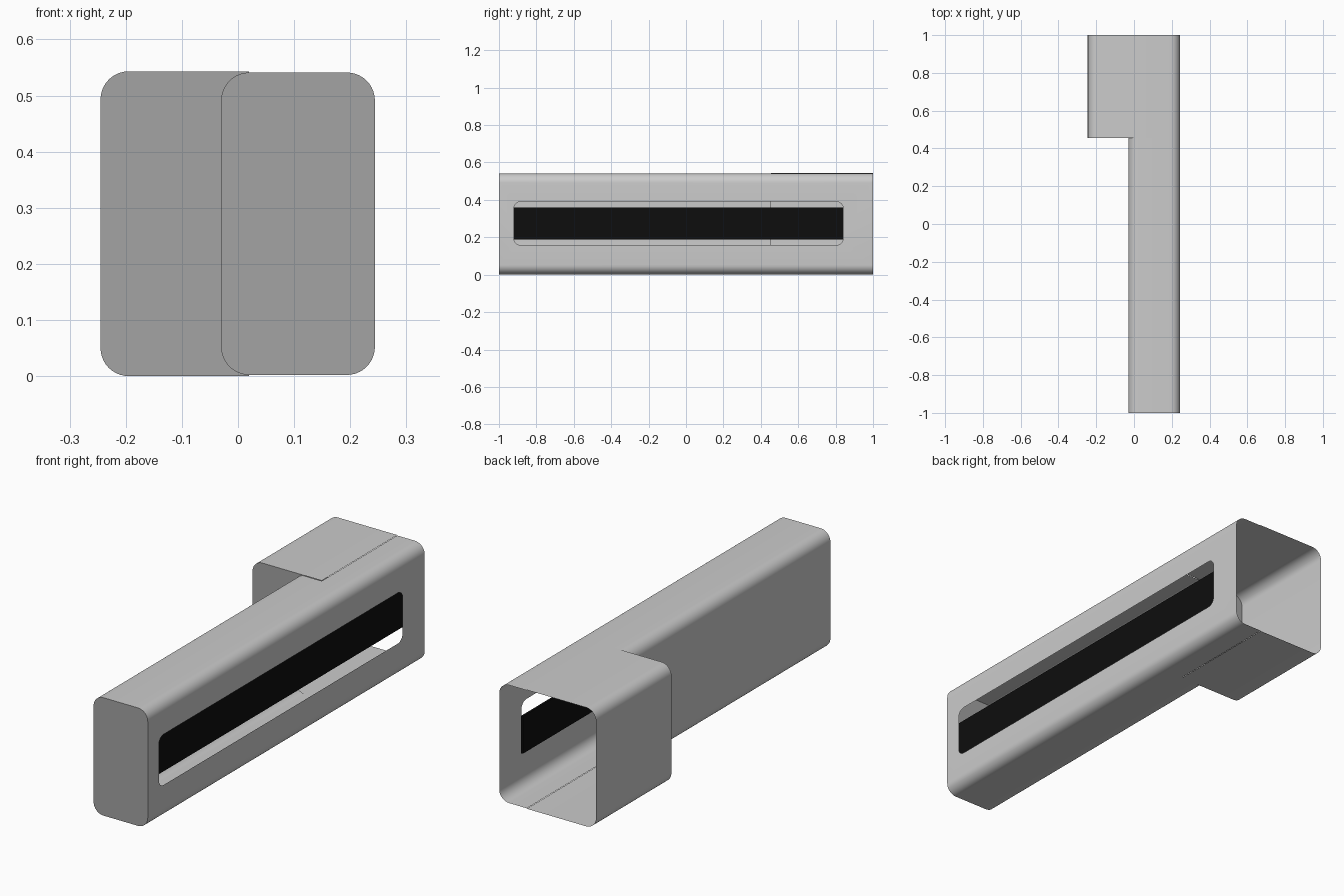
import bpy, bmesh, math

cube = bpy.data.objects.get("Cube")
if cube:
    bpy.data.objects.remove(cube, do_unlink=True)


def material(name, value):
    m = bpy.data.materials.new(name)
    m.use_nodes = True
    color = (value, value, value, 1)
    m.diffuse_color = color
    m.node_tree.nodes["Principled BSDF"].inputs["Base Color"].default_value = color
    return m


shell_grey = material("light grey", 0.6)
end_grey = material("mid grey", 0.37)
black = material("black", 0.004)


def finish(name, bm, mat):
    bmesh.ops.remove_doubles(bm, verts=bm.verts, dist=0.0001)
    bmesh.ops.recalc_face_normals(bm, faces=bm.faces)
    mesh = bpy.data.meshes.new(name)
    bm.to_mesh(mesh)
    bm.free()
    mesh.materials.append(mat)
    obj = bpy.data.objects.new(name, mesh)
    bpy.context.collection.objects.link(obj)
    bpy.ops.object.select_all(action="DESELECT")
    bpy.context.view_layer.objects.active = obj
    obj.select_set(True)
    bpy.ops.object.shade_smooth_by_angle(angle=math.radians(30))
    return obj


def arc(cx, cz, r, start, steps=10):
    """Quarter circle, counter-clockwise from the start angle in degrees."""
    angles = [math.radians(start + 90 * i / steps) for i in range(steps + 1)]
    return [(cx + r * math.cos(a), cz + r * math.sin(a)) for a in angles]


def strip(bm, profile, y0, y1):
    """Extrude an open x-z profile along y."""
    a = [bm.verts.new((x, y0, z)) for x, z in profile]
    b = [bm.verts.new((x, y1, z)) for x, z in profile]
    for i in range(len(a) - 1):
        bm.faces.new((a[i], a[i + 1], b[i + 1], b[i]))


def loop(bm, points):
    verts = [bm.verts.new(p) for p in points]
    return [bm.edges.new((v, verts[i - 1])) for i, v in enumerate(verts)]


# Shared dimensions
R = 0.05
LEFT, RIGHT, BOTTOM, TOP = -0.03, 0.244, 0.002, 0.541
FRONT, STEP, BACK = -1.0, 0.455, 1.0
SEAM = 0.105

# Corner arcs of the long housing
top_right = arc(RIGHT - R, TOP - R, R, 0)
top_left = arc(LEFT + R, TOP - R, R, 90)
bottom_left = arc(LEFT + R, BOTTOM + R, R, 180)
bottom_right = arc(RIGHT - R, BOTTOM + R, R, 270)

# Long housing: full tube in front, open towards the wide end behind the step
bm = bmesh.new()
strip(bm, top_right + top_left + bottom_left + bottom_right, FRONT, STEP)
strip(bm, top_right + [(SEAM, TOP)], STEP, BACK)
strip(bm, [(SEAM, BOTTOM)] + bottom_right, STEP, BACK)

# Slotted side wall
z0, z1 = BOTTOM + R, TOP - R
edges = loop(bm, [(RIGHT, y, z) for y, z in
                  ((FRONT, z0), (BACK, z0), (BACK, z1), (FRONT, z1))])
s, y0, y1, b, t = 0.035, -0.92, 0.84, 0.158, 0.39
slot = (arc(y1 - s, t - s, s, 0) + arc(y0 + s, t - s, s, 90)
        + arc(y0 + s, b + s, s, 180) + arc(y1 - s, b + s, s, 270))
edges += loop(bm, [(RIGHT, y, z) for y, z in slot])
bmesh.ops.triangle_fill(bm, use_beauty=True, use_dissolve=False, edges=edges)
finish("long_housing", bm, shell_grey)

# Wide rear sleeve, wrapped around the back of the housing
WL, WB, WT = -0.245, 0.0, 0.543
sleeve = arc(WL + R, WT - R, R, 90) + arc(WL + R, WB + R, R, 180)
bm = bmesh.new()
strip(bm, [(SEAM, WT)] + sleeve + [(SEAM, WB)], STEP, BACK)
finish("rear_sleeve", bm, shell_grey)


def plate(name, outline, y):
    bm = bmesh.new()
    face = bm.faces.new([bm.verts.new((x, y, z)) for x, z in outline])
    face.normal_update()
    if face.normal.y > 0:
        face.normal_flip()
    bmesh.ops.triangulate(bm, faces=[face])
    finish(name, bm, end_grey)


# Front end plate and the shoulder plate that closes the step
plate("front_end", top_right + top_left + bottom_left + bottom_right, FRONT)
inner = top_left + bottom_left
plate("shoulder", [(LEFT + R, WT)] + sleeve + [(LEFT + R, WB)] + inner[::-1], STEP)

# Black strip set just behind the slot
bm = bmesh.new()
bmesh.ops.create_cube(bm, size=1)
for v in bm.verts:
    v.co.x = 0.2 + v.co.x * 0.01
    v.co.y = -0.04 + v.co.y * 1.88
    v.co.z = 0.274 + v.co.z * 0.17
finish("black_strip", bm, black)
